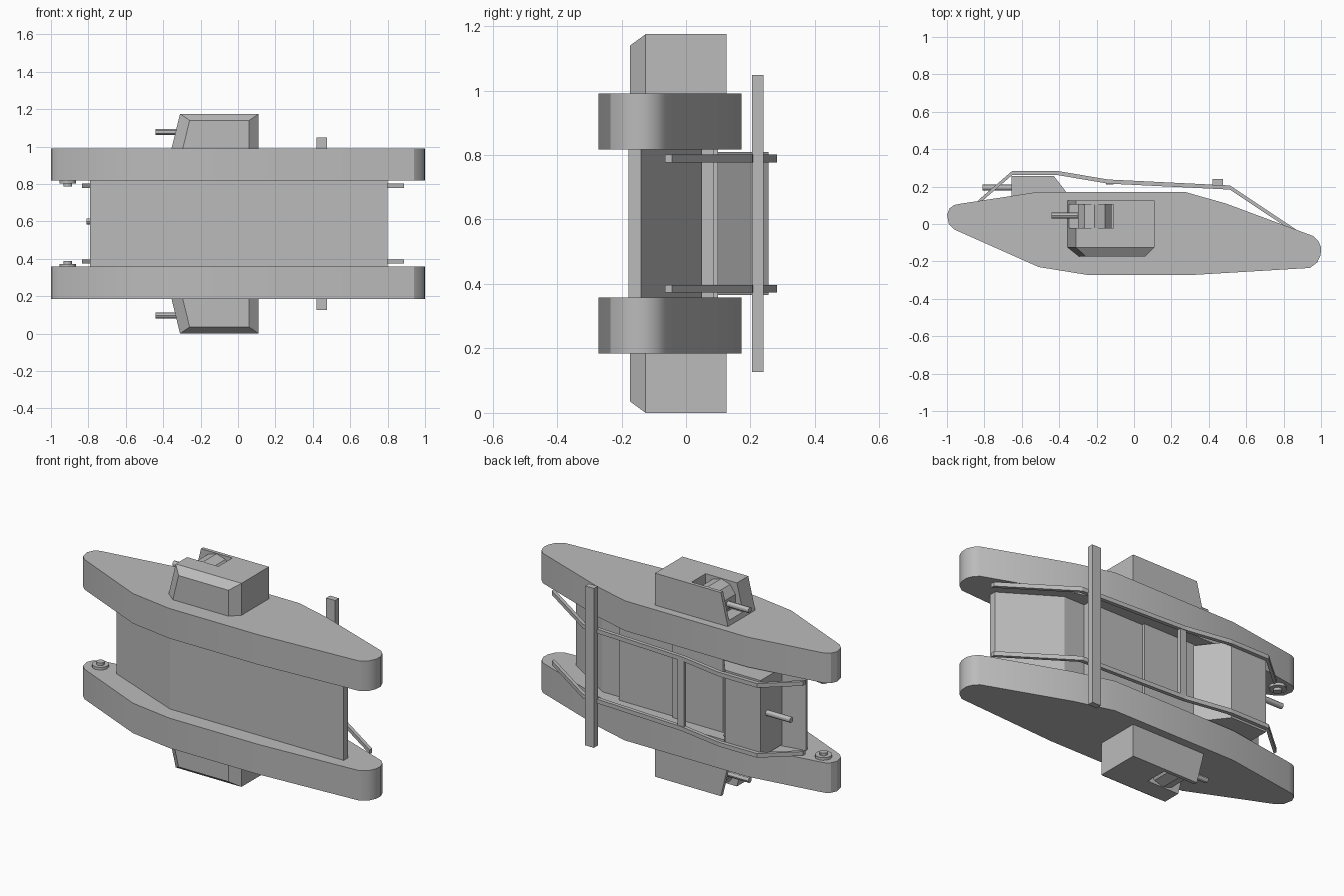
import bpy, bmesh, math
from mathutils import Matrix, Vector

cube = bpy.data.objects.get("Cube")
if cube:
    bpy.data.objects.remove(cube, do_unlink=True)

MID = 0.5875          # height of the mirror plane between the two sides

grey = bpy.data.materials.new("plain_grey")
grey.use_nodes = True
grey.diffuse_color = (0.5, 0.5, 0.5, 1)
bsdf = next(n for n in grey.node_tree.nodes if n.type == 'BSDF_PRINCIPLED')
bsdf.inputs["Base Color"].default_value = grey.diffuse_color


def finish(name, bm, smooth=False):
    """Turn a bmesh into an object, smoothing only gentle bends if asked."""
    bmesh.ops.recalc_face_normals(bm, faces=bm.faces)
    mesh = bpy.data.meshes.new(name)
    bm.to_mesh(mesh)
    bm.free()
    mesh.materials.append(grey)
    if smooth:
        for poly in mesh.polygons:
            poly.use_smooth = True
        mesh.set_sharp_from_angle(angle=math.radians(30))
    obj = bpy.data.objects.new(name, mesh)
    bpy.context.scene.collection.objects.link(obj)
    return obj


def prism(name, profile, h0, h1, smooth=False):
    """Extrude an x-y profile between two heights measured from the mid plane."""
    bm = bmesh.new()
    face = bm.faces.new([bm.verts.new((x, y, MID + h0)) for x, y in profile])
    new = bmesh.ops.extrude_face_region(bm, geom=[face])["geom"]
    verts = [v for v in new if isinstance(v, bmesh.types.BMVert)]
    bmesh.ops.translate(bm, verts=verts, vec=(0, 0, h1 - h0))
    return finish(name, bm, smooth)


def rect(x0, x1, y0, y1):
    return [(x0, y0), (x1, y0), (x1, y1), (x0, y1)]


def rod(name, start, end, radius, sides, smooth=True):
    """Cylinder between two points."""
    a, b = Vector(start), Vector(end)
    turn = (b - a).to_track_quat('Z', 'Y').to_matrix().to_4x4()
    bm = bmesh.new()
    bmesh.ops.create_cone(bm, cap_ends=True, segments=sides, radius1=radius,
                          radius2=radius, depth=(b - a).length,
                          matrix=Matrix.Translation((a + b) / 2) @ turn)
    return finish(name, bm, smooth)


# Central hull with stepped deck
prism("hull", [(-0.79, 0.02), (-0.31, -0.178), (0.8, -0.178), (0.8, -0.14),
               (0.5, 0.05), (0.37, 0.05), (0.37, 0.085), (0.015, 0.085),
               (0.015, 0.1), (-0.6, 0.1), (-0.65, 0.06), (-0.79, 0.035)],
      -0.24, 0.24)

# Raised cab with its forward gun
prism("cab", [(-0.655, 0.0), (-0.3, 0.0), (-0.3, 0.09), (-0.428, 0.256),
              (-0.655, 0.256)], -0.222, 0.222)
rod("cab_gun", (-0.81, 0.195, MID + 0.013), (-0.6, 0.195, MID + 0.013), 0.016, 12)

# Beam and cross bar carried on the rails
prism("cross_beam", rect(0.42, 0.476, 0.205, 0.24), -0.46, 0.46)
prism("rail_cross_bar", rect(-0.15, -0.11, 0.212, 0.234), -0.2, 0.2)

track_profile = [(-1, 0.05), (-0.985, 0.085), (-0.96, 0.102), (-0.93, 0.108),
                 (-0.51, 0.172), (0.27, 0.172), (0.49, 0.11), (0.96, -0.065),
                 (0.985, -0.09), (1, -0.125), (0.998, -0.165), (0.98, -0.205),
                 (0.94, -0.235), (0.32, -0.272), (-0.25, -0.272),
                 (-0.51, -0.23), (-0.96, -0.03), (-0.99, 0.0)]
rail_top = [(-0.835, 0.125), (-0.652, 0.283), (-0.406, 0.283),
            (-0.14, 0.238), (0.513, 0.206), (0.887, -0.043)]
rail_profile = rail_top + [(x, y - 0.022) for x, y in reversed(rail_top)]


def sponson(name, s):
    """Side gun box with bevelled lower edges and an open gun port."""
    bm = bmesh.new()
    for y, front, lip, back, outer in ((0.125, -0.36, -0.31, 0.11, 0.5875),
                                       (-0.125, -0.36, -0.31, 0.11, 0.5875),
                                       (-0.173, -0.3, -0.2585, 0.06, 0.5525)):
        for x, h in ((front, 0.3825), (lip, outer), (back, 0.3825), (back, outer)):
            bm.verts.new((x, y, MID + s * h))
    bmesh.ops.convex_hull(bm, input=bm.verts)
    bmesh.ops.dissolve_limit(bm, angle_limit=0.03, verts=bm.verts, edges=bm.edges)
    box = finish(name, bm)
    low, high = sorted((s * 0.43, s * 0.7))
    cutter = prism("port_cutter", rect(-0.5, -0.11, -0.022, 0.105), low, high)
    cutter.hide_render = True
    mod = box.modifiers.new("port", 'BOOLEAN')
    mod.operation = 'DIFFERENCE'
    mod.solver = 'EXACT'
    mod.object = cutter
    graph = bpy.context.evaluated_depsgraph_get()
    cut = bpy.data.meshes.new_from_object(box.evaluated_get(graph))
    box.modifiers.clear()
    box.data = cut
    bpy.data.objects.remove(cutter, do_unlink=True)


# Parts repeated on both sides
for side, s in (("upper", 1), ("lower", -1)):
    def span(a, b):
        return sorted((s * a, s * b))

    prism(side + "_track_frame", track_profile, *span(0.23, 0.403), smooth=True)
    prism(side + "_rail", rail_profile, *span(0.19, 0.214))
    sponson(side + "_sponson", s)

    # Gun drum and barrel inside the port
    h = MID + s * 0.49
    rod(side + "_gun_drum", (-0.21, -0.022, h), (-0.21, 0.105, h), 0.095, 10, False)
    rod(side + "_side_gun", (-0.44, 0.045, h), (-0.25, 0.045, h), 0.016, 12)

    # Wheel boss on the inner face of the track
    for part, radius, reach in (("boss", 0.045, 0.215), ("boss_cap", 0.022, 0.2)):
        rod(side + "_" + part, (-0.91, 0.045, MID + s * reach),
            (-0.91, 0.045, MID + s * 0.24), radius, 12)
